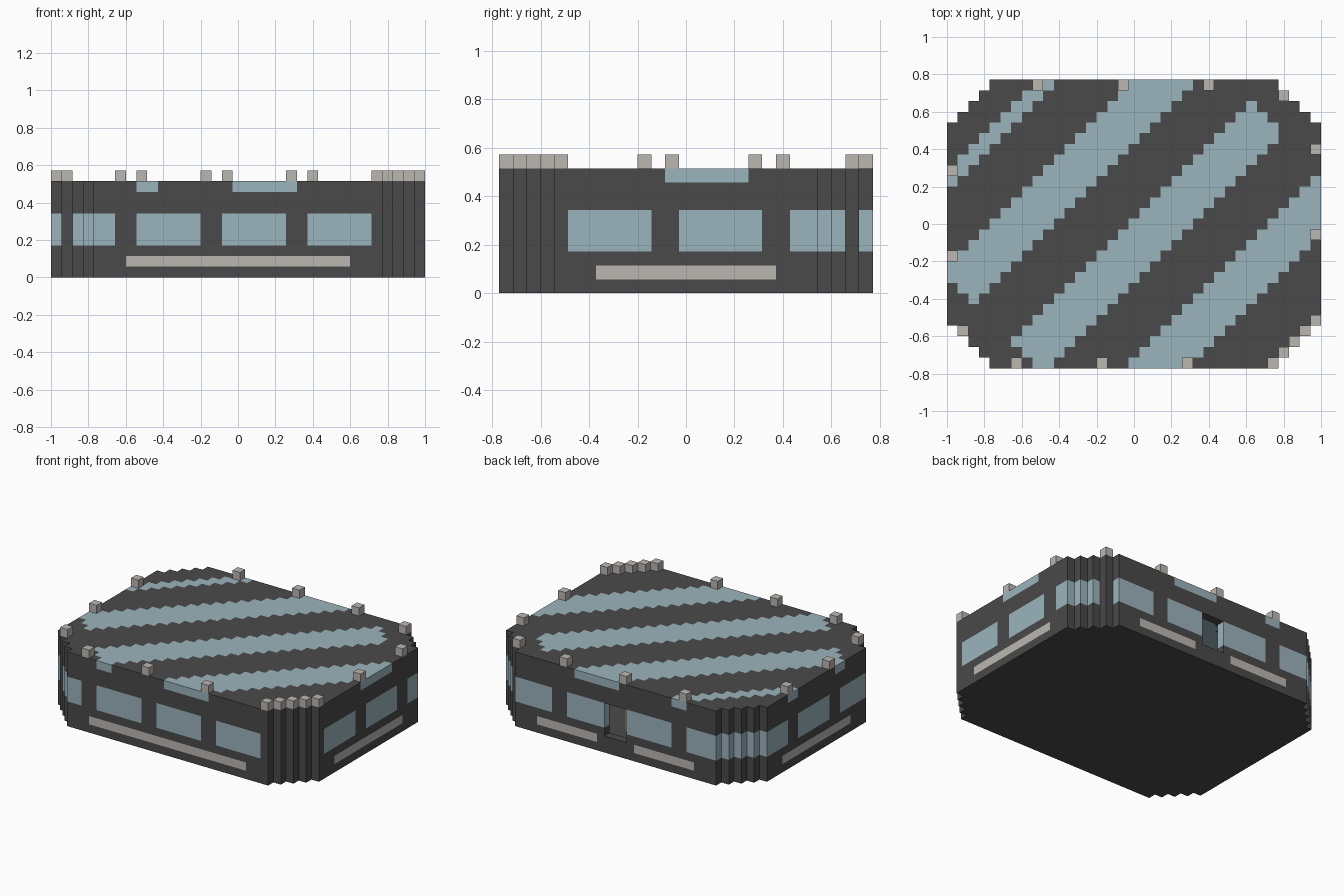
import bpy
import bmesh
from mathutils import Vector

cube = bpy.data.objects.get("Cube")
if cube:
    bpy.data.objects.remove(cube, do_unlink=True)

# Block grid: columns (x), rows (y) and layers (z)
NX, NY, TOP = 35, 27, 8
UNIT = 2 / NX
DARK, BLUE, GREY = range(3)


def make_material(name, rgb):
    mat = bpy.data.materials.new(name)
    mat.use_nodes = True
    colour = (*rgb, 1)
    mat.diffuse_color = colour
    mat.node_tree.nodes["Principled BSDF"].inputs["Base Color"].default_value = colour
    return mat


materials = [
    make_material("charcoal", (0.068, 0.068, 0.068)),
    make_material("pale blue", (0.33, 0.455, 0.505)),
    make_material("warm grey", (0.50, 0.475, 0.445)),
]

SIDES = [(1, 0), (-1, 0), (0, 1), (0, -1)]
DIAGONALS = [(1, 1), (1, -1), (-1, 1), (-1, -1)]


def corner_steps(i, j):
    """Steps from the nearest corner of the bounding rectangle."""
    return min(i, NX - 1 - i) + min(j, NY - 1 - j)


def inside(i, j):
    return 0 <= i < NX and 0 <= j < NY and corner_steps(i, j) >= 4


def on_edge(i, j, offsets):
    return any(not inside(i + a, j + b) for a, b in offsets)


def in_doorway(i, j, k):
    return j == NY - 1 and 16 <= i <= 18 and 2 <= k <= 5


def wall_colour(i, j, k):
    if 3 <= k <= 5 and (i - j) % 8 < 6:
        return BLUE
    if k == 1:
        if j == 0 and 7 <= i <= 27:
            return GREY
        if j == NY - 1 and 7 <= i <= 27 and not 15 <= i <= 19:
            return GREY
        if i in (0, NX - 1) and 7 <= j <= 19:
            return GREY
    return DARK


def roof_colour(i, j):
    stripe = 4 <= (i - j) % 13 <= 9
    return BLUE if stripe and corner_steps(i, j) >= 8 else DARK


# Sort the blocks into parts
plan = [(i, j) for i in range(NX) for j in range(NY) if inside(i, j)]
parts = {
    "floor": {(i, j, 0): DARK for i, j in plan},
    "roof": {(i, j, TOP): roof_colour(i, j) for i, j in plan},
    "walls": {
        (i, j, k): wall_colour(i, j, k)
        for i, j in plan
        if on_edge(i, j, SIDES + DIAGONALS)
        for k in range(1, TOP)
        if not in_doorway(i, j, k)
    },
    "roof_posts": {
        (i, j, TOP + 1): GREY
        for i, j in plan
        if on_edge(i, j, SIDES) and (i - j) % 8 == 6
    },
    "entrance_block": {
        (i, j, k): GREY
        for i in range(16, 19) for j in range(20, 23) for k in range(1, 4)
    },
}
filled = {cell for cells in parts.values() for cell in cells}


def build_blocks(name, cells):
    """Make a mesh from the open sides of a set of blocks."""
    bm = bmesh.new()
    corners = {}

    def vert(p):
        key = tuple(round(c) for c in p)
        if key not in corners:
            x, y, z = key
            corners[key] = bm.verts.new(
                ((x - NX / 2) * UNIT, (y - NY / 2) * UNIT, z * UNIT))
        return corners[key]

    half = Vector((0.5, 0.5, 0.5))
    for cell, colour in cells.items():
        centre = Vector(cell) + half
        for axis in range(3):
            for sign in (-1, 1):
                n, u = Vector(), Vector()
                n[axis] = sign
                u[(axis + 1) % 3] = 1
                if tuple(round(c) for c in Vector(cell) + n) in filled:
                    continue
                v = n.cross(u)
                ring = [u + v, v - u, -u - v, u - v]
                face = bm.faces.new([vert(centre + (n + r) / 2) for r in ring])
                face.material_index = colour
    mesh = bpy.data.meshes.new(name)
    bm.to_mesh(mesh)
    bm.free()
    for mat in materials:
        mesh.materials.append(mat)
    obj = bpy.data.objects.new(name, mesh)
    bpy.context.collection.objects.link(obj)


for part_name, part_cells in parts.items():
    build_blocks(part_name, part_cells)
